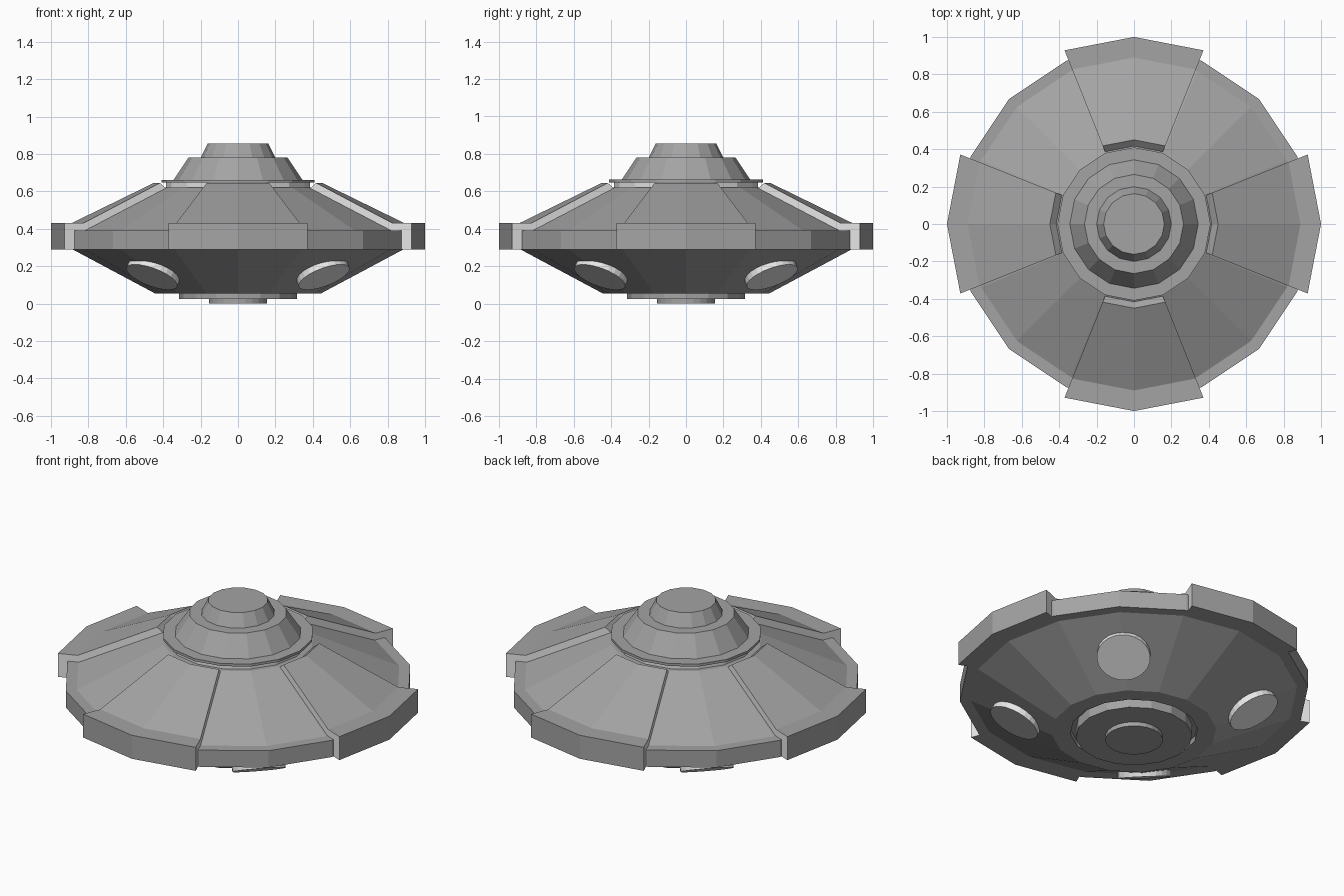
import bpy, bmesh, math
from mathutils import Vector, Matrix

if "Cube" in bpy.data.objects:
    bpy.data.objects.remove(bpy.data.objects["Cube"])

SIDES = 16


def material(name, v):
    m = bpy.data.materials.new(name)
    m.diffuse_color = (v, v, v, 1)
    m.use_nodes = True
    m.node_tree.nodes["Principled BSDF"].inputs["Base Color"].default_value = m.diffuse_color
    return m


grey = material("mid_grey", 0.37)
light = material("light_grey", 0.8)


def finish(name, bm, mats):
    bmesh.ops.recalc_face_normals(bm, faces=bm.faces)
    me = bpy.data.meshes.new(name)
    bm.to_mesh(me)
    bm.free()
    for m in mats:
        me.materials.append(m)
    ob = bpy.data.objects.new(name, me)
    bpy.context.collection.objects.link(ob)
    return ob


def ring(bm, profile, angle):
    return [bm.verts.new((r * math.cos(angle), r * math.sin(angle), z)) for r, z in profile]


def lathe(name, profile, mat, n=SIDES):
    """Open profile from bottom to top, turned round z and capped."""
    bm = bmesh.new()
    cols = [ring(bm, profile, 2 * math.pi * i / n) for i in range(n)]
    for i in range(n):
        a, b = cols[i], cols[(i + 1) % n]
        for j in range(len(profile) - 1):
            bm.faces.new((a[j], b[j], b[j + 1], a[j + 1]))
    bm.faces.new([c[0] for c in reversed(cols)])
    bm.faces.new([c[-1] for c in cols])
    return finish(name, bm, [mat])


def panel(name, heading):
    """Raised armour wedge with light side walls."""
    profile = [(0.86, 0.29), (1.0, 0.29), (1.0, 0.43), (0.89, 0.43),
               (0.45, 0.645), (0.41, 0.612), (0.86, 0.37)]
    bm = bmesh.new()
    half = math.radians(21.8)
    cols = [ring(bm, profile, heading + k * half) for k in (-1, 0, 1)]
    n = len(profile)
    for a, b in zip(cols, cols[1:]):
        for j in range(n):
            k = (j + 1) % n
            bm.faces.new((a[j], b[j], b[k], a[k]))
    for c in (cols[0], cols[-1]):
        bm.faces.new(c).material_index = 1
    return finish(name, bm, [grey, light])


# Saucer hull, with a shallow groove around the bottom hub
lathe("hull", [(0.345, 0.085), (0.345, 0.055), (0.445, 0.055), (0.885, 0.29),
               (0.945, 0.29), (0.945, 0.39), (0.885, 0.39), (0.41, 0.62)], grey)

# Bottom hub
lathe("bottom_hub", [(0.315, 0.025), (0.315, 0.09)], grey)
lathe("bottom_plate", [(0.155, 0.0), (0.155, 0.03)], grey, 24)

# Neck, collar and stepped dome
lathe("neck", [(0.385, 0.60), (0.385, 0.65)], light)
lathe("collar", [(0.41, 0.647), (0.41, 0.662)], grey)
lathe("dome_lower", [(0.345, 0.66), (0.265, 0.78)], grey)
lathe("dome_upper", [(0.202, 0.775), (0.162, 0.855)], grey)

# Four raised panels, and four round pads on the underside between them
for i in range(4):
    panel(f"raised_panel_{i + 1}", i * math.pi / 2)

    a = math.pi / 4 + i * math.pi / 2
    normal = Vector((0.471 * math.cos(a), 0.471 * math.sin(a), -0.882))
    pos = Vector((0.642 * math.cos(a), 0.642 * math.sin(a), 0.159))
    bm = bmesh.new()
    bmesh.ops.create_cone(
        bm, cap_ends=True, segments=24, radius1=0.145, radius2=0.145, depth=0.04,
        matrix=Matrix.Translation(pos) @ normal.to_track_quat('Z', 'Y').to_matrix().to_4x4())
    finish(f"underside_pad_{i + 1}", bm, [light])
